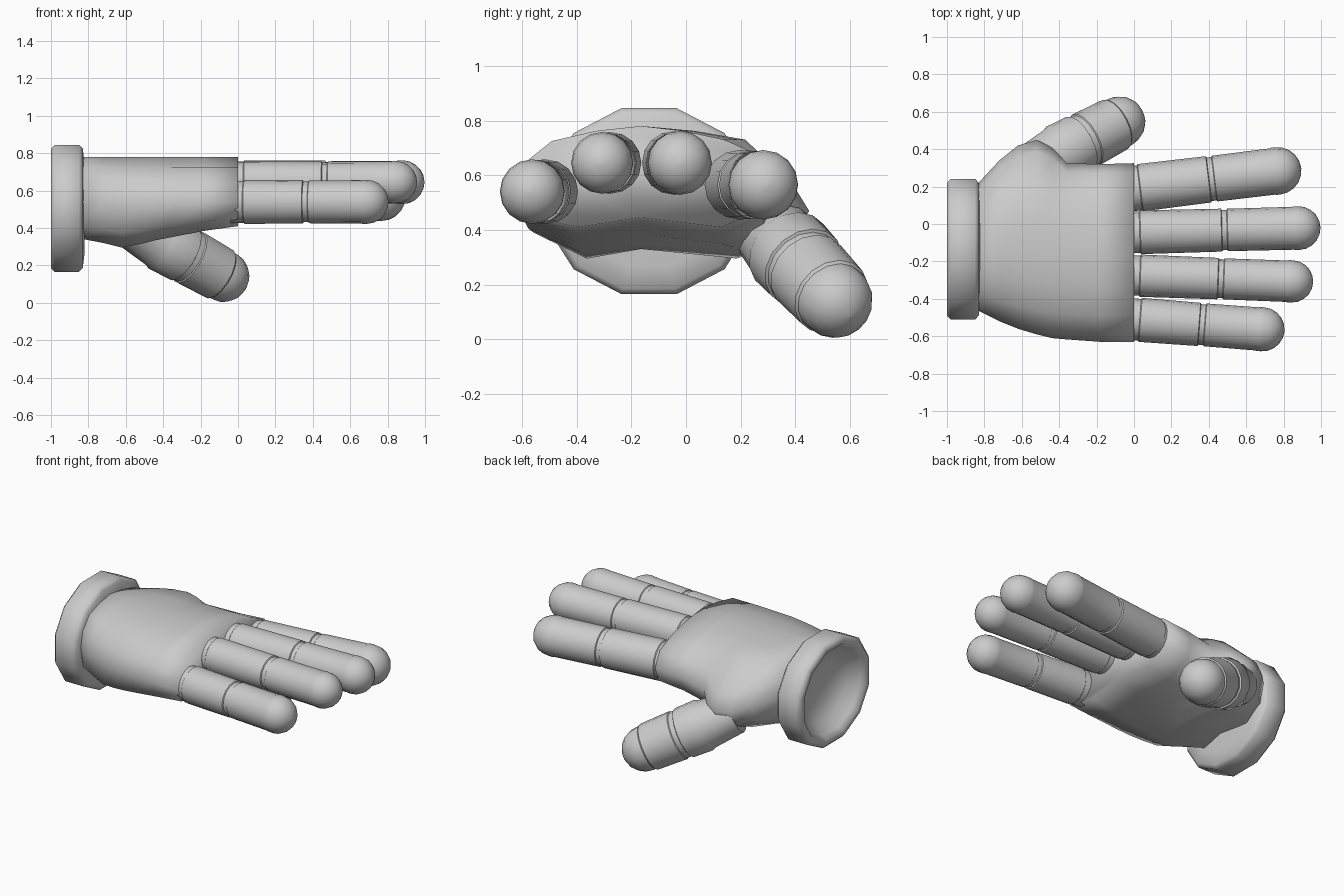
import bpy, bmesh, math
from mathutils import Vector

if "Cube" in bpy.data.objects:
    bpy.data.objects.remove(bpy.data.objects["Cube"])

grey = bpy.data.materials.new("glove grey")
grey.diffuse_color = (0.6, 0.6, 0.6, 1)
grey.use_nodes = True
grey.node_tree.nodes["Principled BSDF"].inputs["Base Color"].default_value = grey.diffuse_color


def loft(name, rings, cap_start=True, cap_end=True, angle=38):
    """Skin a list of equal-length point rings into one smooth object."""
    bm = bmesh.new()
    loops = [[bm.verts.new(p) for p in ring] for ring in rings]
    n = len(loops[0])
    for a, b in zip(loops, loops[1:]):
        for i in range(n):
            j = (i + 1) % n
            bm.faces.new((a[i], a[j], b[j], b[i]))
    if cap_start:
        bm.faces.new(loops[0][::-1])
    if cap_end:
        bm.faces.new(loops[-1])
    bmesh.ops.recalc_face_normals(bm, faces=bm.faces)
    mesh = bpy.data.meshes.new(name)
    bm.to_mesh(mesh)
    bm.free()
    mesh.materials.append(grey)
    mesh.shade_smooth()
    mesh.set_sharp_from_angle(angle=math.radians(angle))
    obj = bpy.data.objects.new(name, mesh)
    bpy.context.collection.objects.link(obj)
    return obj


def revolve(name, start, axis, profile, sides=16):
    """Turn (distance, radius) pairs around an axis."""
    axis = Vector(axis).normalized()
    u = axis.cross(Vector((0, 0, 1))).normalized()
    v = u.cross(axis)
    rings = []
    for d, r in profile:
        c = Vector(start) + axis * d
        rings.append([c + u * r * math.cos(t) + v * r * math.sin(t)
                      for t in (2 * math.pi * i / sides for i in range(sides))])
    return loft(name, rings)


def dome(d, r, steps=5):
    """Rounded end of a finger."""
    return [(d + r * math.sin(t), max(r * math.cos(t), 0.002))
            for t in (math.pi / 2 * i / steps for i in range(steps + 1))]


def finger(name, start, tip, r, joint):
    """Tube with a creased joint and a rounded cap; tip is the cap centre."""
    axis = Vector(tip) - Vector(start)
    length = axis.length
    j = joint * length
    s = r * 0.95
    profile = [(-0.04, s), (0.03, s), (0.035, r), (j - 0.017, r * 0.98),
               (j - 0.013, s * 0.97), (j + 0.013, s * 0.97), (j + 0.017, r * 0.97),
               (length - 0.03, r * 0.98), (length - 0.02, r)]
    return revolve(name, start, axis, profile + dome(length, r))


# Fingers
finger("index_finger", (0, 0.19, 0.565), (0.768, 0.284, 0.565), 0.127, 0.54)
finger("middle_finger", (0, -0.045, 0.645), (0.88, -0.022, 0.645), 0.117, 0.55)
finger("ring_finger", (0, -0.275, 0.645), (0.845, -0.307, 0.645), 0.113, 0.55)
finger("little_finger", (0, -0.51, 0.54), (0.687, -0.563, 0.54), 0.118, 0.53)

# Thumb
thumb_start, thumb_tip = Vector((-0.52, 0.31, 0.39)), Vector((-0.078, 0.544, 0.143))
thumb_len = (thumb_tip - thumb_start).length
revolve("thumb", thumb_start, thumb_tip - thumb_start,
        [(-0.06, 0.13), (0.14, 0.152), (0.16, 0.162), (0.29, 0.158), (0.295, 0.148),
         (0.325, 0.148), (0.33, 0.154), (thumb_len - 0.03, 0.148),
         (thumb_len - 0.02, 0.139)] + dome(thumb_len, 0.139))

# Palm: cross-sections as x, little-finger side y, thumb side y, bottom z, thumb side z
MID, TOP = -0.165, 0.78
sections = [(-0.85, -0.455, 0.20, 0.345, 0.56), (-0.72, -0.52, 0.34, 0.32, 0.52),
            (-0.62, -0.56, 0.42, 0.295, 0.48), (-0.52, -0.59, 0.45, 0.315, 0.47),
            (-0.44, -0.61, 0.41, 0.335, 0.48), (-0.36, -0.617, 0.325, 0.35, 0.52),
            (-0.18, -0.63, 0.32, 0.385, 0.56), (0, -0.63, 0.325, 0.41, 0.57)]
palm_rings = []
for x, y0, y1, bottom, side in sections:
    w0, w1 = MID - y0, y1 - MID
    palm_rings.append([
        (x, y0, 0.54), (x, MID - 0.93 * w0, 0.64), (x, MID - 0.7 * w0, TOP - 0.055),
        (x, MID - 0.35 * w0, TOP - 0.018), (x, MID, TOP), (x, MID + 0.32 * w1, TOP - 0.018),
        (x, MID + 0.62 * w1, TOP - 0.05), (x, MID + 0.9 * w1, side + 0.1),
        (x, y1, side), (x, MID + 0.92 * w1, side * 0.4 + bottom * 0.6),
        (x, MID + 0.6 * w1, bottom), (x, MID, bottom + 0.035),
        (x, MID - 0.5 * w0, bottom), (x, MID - 0.92 * w0, 0.54 * 0.33 + bottom * 0.67)])
loft("palm", palm_rings, angle=120)

# Twelve-sided cuff with a dished opening
cuff_rings = []
for x, k in [(-0.82, 0.7), (-0.83, 0.94), (-0.85, 1), (-0.98, 1), (-1, 0.94),
             (-1, 0.86), (-0.97, 0.79), (-0.91, 0.64), (-0.87, 0.4), (-0.86, 0.1)]:
    cuff_rings.append([(x, -0.135 + 0.39 * k * math.cos(t), 0.505 + 0.352 * k * math.sin(t))
                       for t in (math.pi / 6 * (i + 0.5) for i in range(12))])
loft("cuff", cuff_rings, angle=58)
